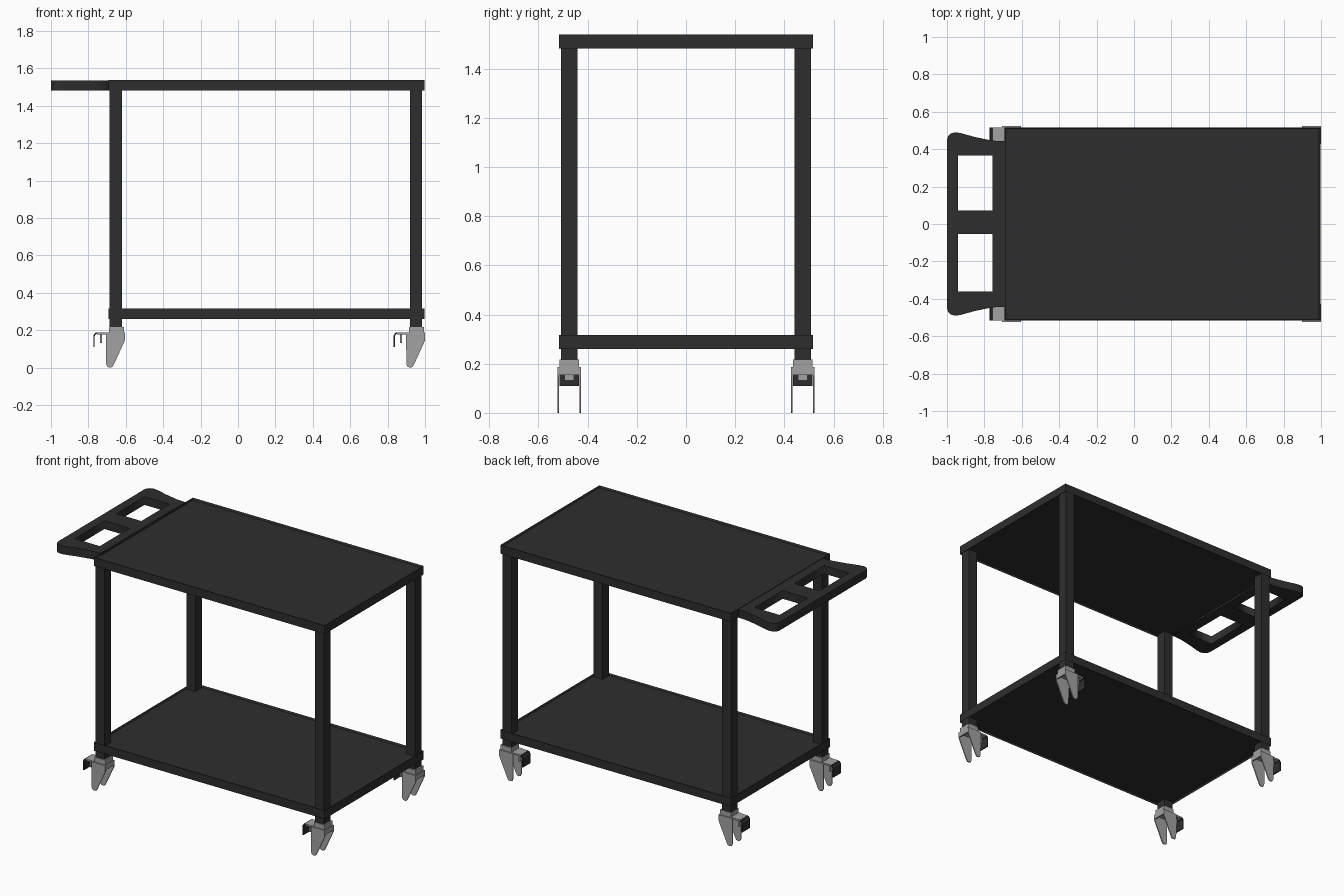
import bpy, bmesh
from mathutils import Vector

if "Cube" in bpy.data.objects:
    bpy.data.objects.remove(bpy.data.objects["Cube"])


def material(name, v):
    m = bpy.data.materials.new(name)
    m.diffuse_color = (v, v, v, 1)
    m.use_nodes = True
    m.node_tree.nodes["Principled BSDF"].inputs["Base Color"].default_value = m.diffuse_color
    return m


BLACK = material("black_paint", 0.027)
GREY = material("grey_metal", 0.36)


def finish(name, bm, mat):
    bmesh.ops.recalc_face_normals(bm, faces=bm.faces)
    me = bpy.data.meshes.new(name)
    bm.to_mesh(me)
    bm.free()
    me.materials.append(mat)
    ob = bpy.data.objects.new(name, me)
    bpy.context.collection.objects.link(ob)
    return ob


def add_box(bm, x, y, z):
    vs = bmesh.ops.create_cube(bm, size=1)["verts"]
    for v in vs:
        v.co = Vector([(r[0] + r[1]) / 2 + c * (r[1] - r[0]) for r, c in zip((x, y, z), v.co)])


def add_prism(bm, profile, y0, y1):
    """Extrude an x/z profile along y."""
    f = bm.faces.new([bm.verts.new((x, y0, z)) for x, z in profile])
    new = bmesh.ops.extrude_face_region(bm, geom=[f])["geom"]
    for v in new:
        if isinstance(v, bmesh.types.BMVert):
            v.co.y = y1


# Trays: a solid slab with the panel recessed inside a thin rim, above and below
def tray(name, z0, z1):
    bm = bmesh.new()
    add_box(bm, (-0.692, 0.996), (-0.517, 0.517), (z0, z1))
    bmesh.ops.recalc_face_normals(bm, faces=bm.faces)
    flat = [f for f in bm.faces if abs(f.normal.z) > 0.9]
    bmesh.ops.inset_individual(bm, faces=flat, thickness=0.008)
    for f in flat:
        s = 1 if f.calc_center_median().z > (z0 + z1) / 2 else -1
        for v in f.verts:
            v.co.z -= s * 0.012
    finish(name, bm, BLACK)


tray("top_tray", 1.482, 1.538)
tray("bottom_tray", 0.26, 0.316)

# Handle: flat outline with two rectangular grip holes
half = [(-0.688, 0.442), (-0.76, 0.446), (-0.85, 0.465), (-0.93, 0.487), (-0.957, 0.49),
        (-0.98, 0.484), (-0.994, 0.47), (-1.0, 0.45)]
outline = half + [(x, -y) for x, y in reversed(half)]
loops = [outline]
for y0, y1 in ((0.072, 0.365), (-0.362, -0.053)):
    loops.append([(-0.94, y0), (-0.757, y0), (-0.757, y1), (-0.94, y1)])
curve = bpy.data.curves.new("handle", "CURVE")
curve.dimensions = "2D"
curve.fill_mode = "BOTH"
curve.extrude = 0.027
for pts in loops:
    s = curve.splines.new("POLY")
    s.points.add(len(pts) - 1)
    for p, (x, y) in zip(s.points, pts):
        p.co = (x, y, 0, 1)
    s.use_cyclic_u = True
curve.materials.append(BLACK)
handle = bpy.data.objects.new("handle", curve)
handle.location.z = 1.509
bpy.context.collection.objects.link(handle)
bpy.context.view_layer.objects.active = handle
handle.select_set(True)
bpy.ops.object.convert(target="MESH")

# Legs and casters at the four corners; every caster points towards -x
fork = [(-0.706, 0.187), (-0.605, 0.187), (-0.605, 0.145), (-0.664, 0.016), (-0.672, 0.003),
        (-0.684, 0.0), (-0.698, 0.004), (-0.705, 0.02)]
for end, dx in (("rear", 0.0), ("front", 1.605)):
    for side, yc in (("left", 0.475), ("right", -0.475)):
        tag = f"{end}_{side}"
        bm = bmesh.new()
        add_box(bm, (-0.686 + dx, -0.62 + dx), (yc - 0.034, yc + 0.034), (0.21, 1.49))
        finish("leg_" + tag, bm, BLACK)

        # Caster fork: cap, bridge, lip and two tapered side plates
        bm = bmesh.new()
        add_box(bm, (-0.69 + dx, -0.61 + dx), (yc - 0.04, yc + 0.04), (0.18, 0.218))
        add_box(bm, (-0.755 + dx, -0.605 + dx), (yc - 0.04, yc + 0.04), (0.178, 0.189))
        add_box(bm, (-0.613 + dx, -0.605 + dx), (yc - 0.041, yc + 0.041), (0.155, 0.187))
        add_box(bm, (-0.738 + dx, -0.728 + dx), (yc - 0.02, yc + 0.02), (0.132, 0.18))
        for y in (yc - 0.048, yc + 0.041):
            add_prism(bm, [(x + dx, z) for x, z in fork], y, y + 0.007)
        finish("caster_fork_" + tag, bm, GREY)

        # Brake pedal: bent plate hanging from the bridge
        pedal = [(-0.752, 0.189), (-0.764, 0.186), (-0.773, 0.172), (-0.773, 0.11),
                 (-0.766, 0.11), (-0.766, 0.17), (-0.76, 0.179), (-0.752, 0.181)]
        bm = bmesh.new()
        add_prism(bm, [(x + dx, z) for x, z in pedal], yc - 0.04, yc + 0.04)
        finish("brake_pedal_" + tag, bm, BLACK)
